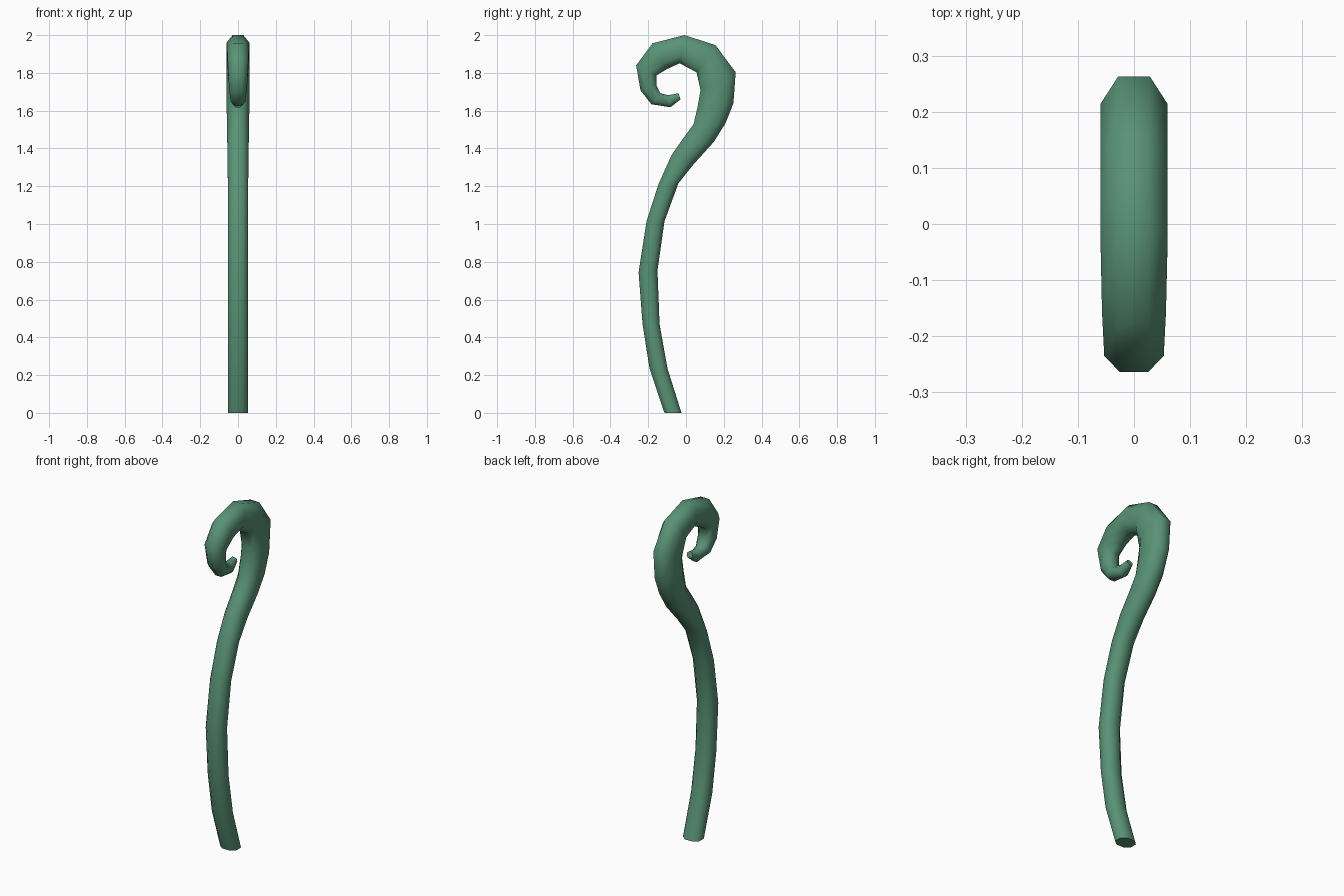
import bpy, bmesh, math
from mathutils import Vector

if "Cube" in bpy.data.objects:
    bpy.data.objects.remove(bpy.data.objects["Cube"])

# Tendril stations from root to tip: inner edge (y, z), outer edge (y, z), half width in x
stations = [
    (-.114, 0, -.024, 0, .053),
    (-.193, .235, -.098, .235, .053),
    (-.23, .47, -.14, .47, .053),
    (-.251, .744, -.151, .755, .053),
    (-.209, 1.014, -.114, 1.014, .053),
    (-.146, 1.21, -.04, 1.216, .054),
    (-.077, 1.364, .04, 1.316, .055),
    (-.018, 1.449, .146, 1.433, .057),
    (.04, 1.528, .209, 1.533, .059),
    (.061, 1.618, .251, 1.639, .06),
    (.077, 1.708, .263, 1.803, .06),
    (.056, 1.803, .156, 1.947, .06),
    (-.034, 1.851, -.008, 2.0, .06),
    (-.103, 1.819, -.177, 1.957, .057),
    (-.156, 1.787, -.264, 1.84, .053),
    (-.156, 1.734, -.241, 1.708, .047),
    (-.135, 1.692, -.183, 1.634, .039),
    (-.093, 1.682, -.082, 1.618, .029),
    (-.04, 1.692, -.029, 1.66, .018),
]

# Octagonal cross-section with flat faces on the four sides
k = .47
octagon = [(1, -k), (1, k), (k, 1), (-k, 1), (-1, k), (-1, -k), (-k, -1), (k, -1)]

bm = bmesh.new()
rings = []
for iy, iz, oy, oz, w in stations:
    inner, outer = Vector((0, iy, iz)), Vector((0, oy, oz))
    mid, half = (inner + outer) / 2, (outer - inner) / 2
    rings.append([bm.verts.new(mid + half * v + Vector((w * u, 0, 0))) for u, v in octagon])
for a, b in zip(rings, rings[1:]):
    for i in range(8):
        j = (i + 1) % 8
        bm.faces.new((a[i], a[j], b[j], b[i]))
# End caps
bm.faces.new(rings[0][::-1])
bm.faces.new(rings[-1])
bmesh.ops.recalc_face_normals(bm, faces=bm.faces)

mesh = bpy.data.meshes.new("curled_tendril")
bm.to_mesh(mesh)
bm.free()
tendril = bpy.data.objects.new("curled_tendril", mesh)
bpy.context.collection.objects.link(tendril)

green = bpy.data.materials.new("tendril_green")
green.diffuse_color = (.1, .29, .18, 1)
green.use_nodes = True
green.node_tree.nodes["Principled BSDF"].inputs["Base Color"].default_value = green.diffuse_color
mesh.materials.append(green)

# Smooth body, crisp end caps
bpy.context.view_layer.objects.active = tendril
tendril.select_set(True)
bpy.ops.object.shade_smooth_by_angle(angle=math.radians(62))
